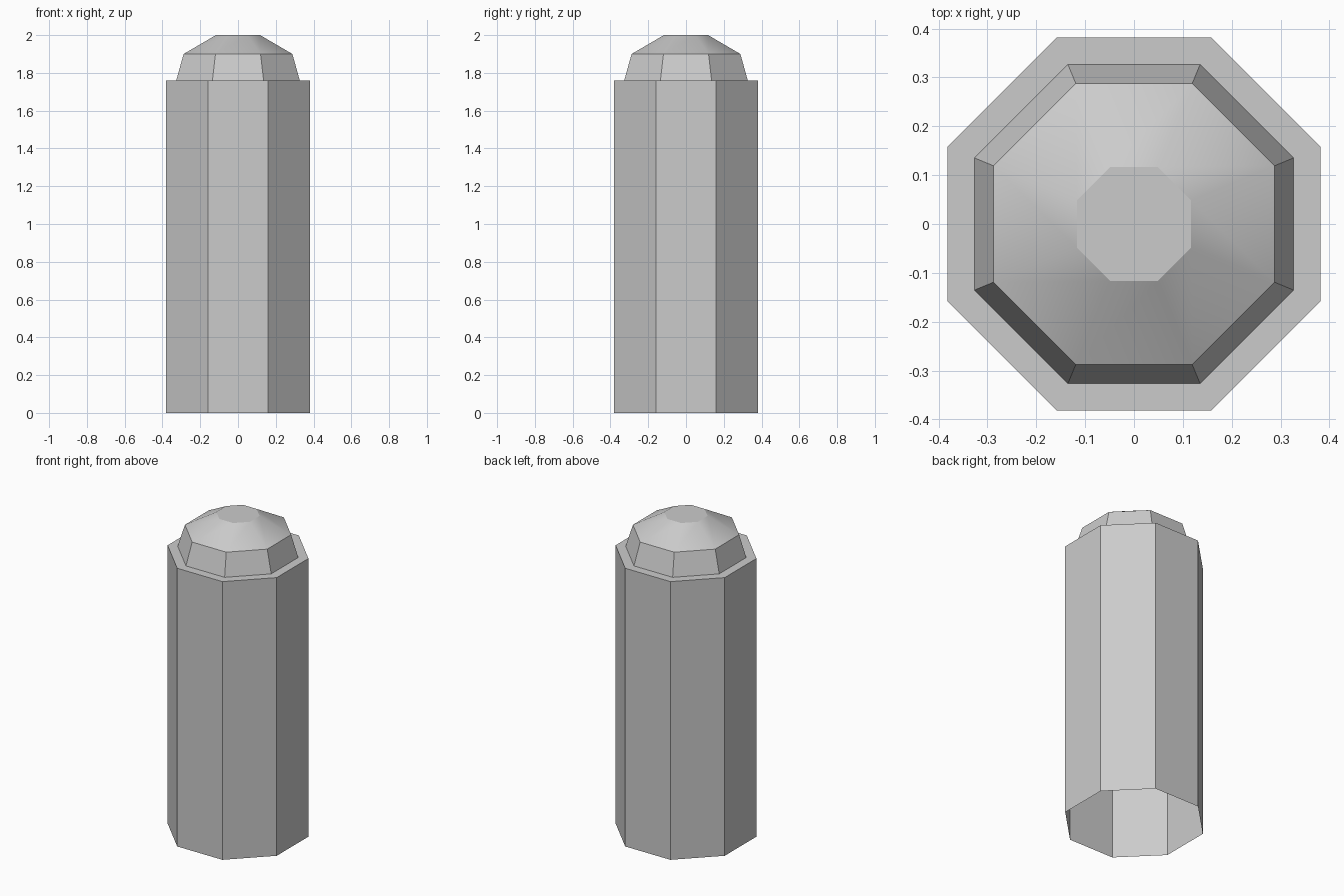
import bpy, bmesh
from math import cos, sin, pi

cube = bpy.data.objects.get("Cube")
if cube:
    bpy.data.objects.remove(cube, do_unlink=True)

SIDES = 8

# Plain grey for the whole post
grey = bpy.data.materials.new("light_grey")
grey.use_nodes = True
colour = (0.6, 0.6, 0.6, 1)
grey.diffuse_color = colour
grey.node_tree.nodes["Principled BSDF"].inputs["Base Color"].default_value = colour


def ring(bm, apothem, z):
    """Octagon of vertices with a flat side facing each axis."""
    radius = apothem / cos(pi / SIDES)
    angles = [(i + 0.5) * 2 * pi / SIDES for i in range(SIDES)]
    return [bm.verts.new((radius * cos(a), radius * sin(a), z)) for a in angles]


def bridge(bm, low, high, smooth=False):
    for i in range(SIDES):
        j = (i + 1) % SIDES
        bm.faces.new((low[i], low[j], high[j], high[i])).smooth = smooth


bm = bmesh.new()
foot = ring(bm, 0.382, 0)
rim = ring(bm, 0.382, 1.76)
collar_base = ring(bm, 0.327, 1.76)
collar_top = ring(bm, 0.288, 1.9)
crown = ring(bm, 0.117, 2)

bridge(bm, foot, rim)                          # shaft, open underneath
bridge(bm, rim, collar_base)                   # shoulder
bridge(bm, collar_base, collar_top)            # collar
bridge(bm, collar_top, crown, smooth=True)     # rounded cap
bm.faces.new(crown).smooth = False             # flat top

# Keep the cap's smooth shading away from the flat faces
for edge in bm.edges:
    if len({f.smooth for f in edge.link_faces}) > 1:
        edge.smooth = False

mesh = bpy.data.meshes.new("octagonal_post")
bm.to_mesh(mesh)
bm.free()
mesh.materials.append(grey)
post = bpy.data.objects.new("octagonal_post", mesh)
bpy.context.collection.objects.link(post)
